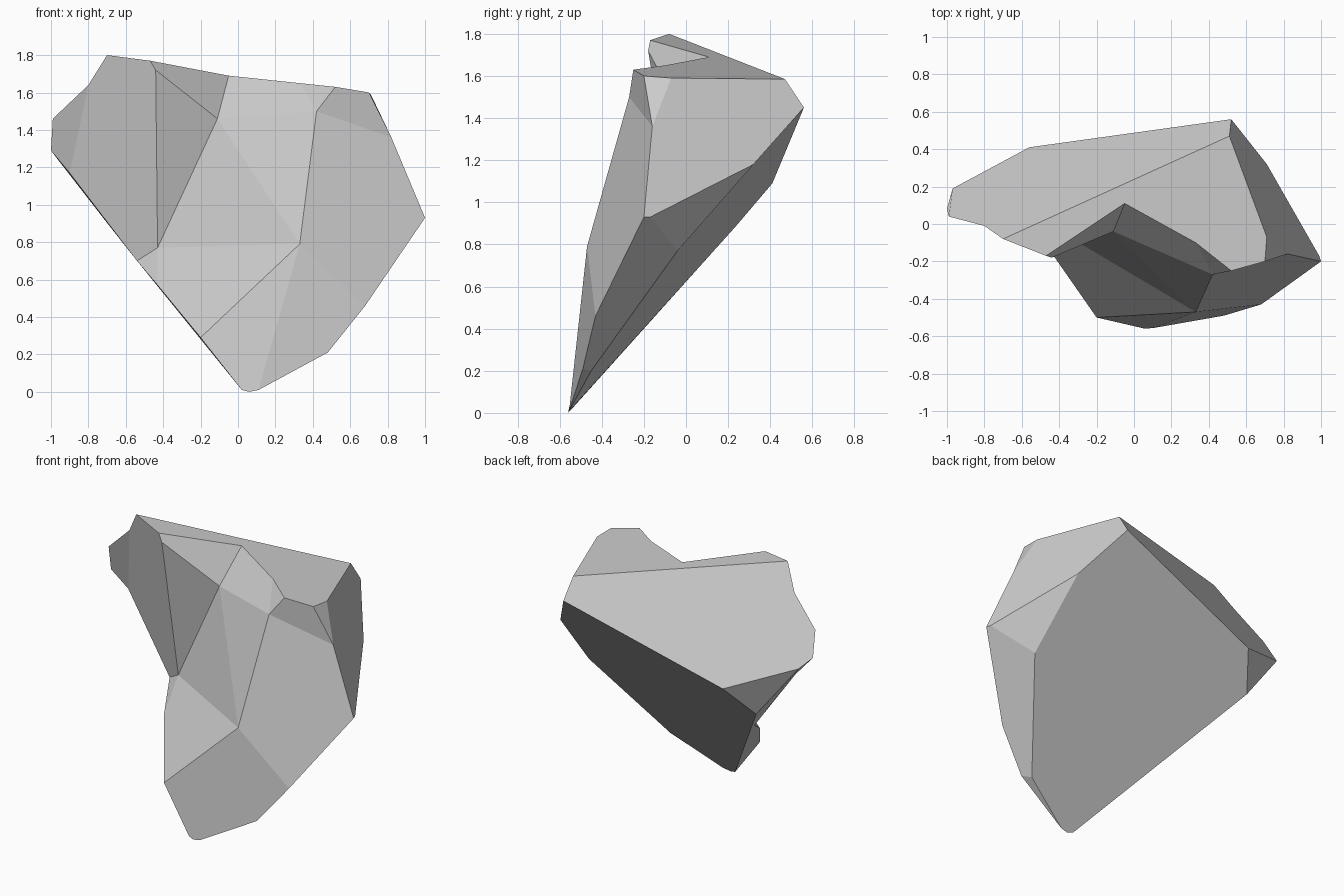
import bpy, bmesh

if "Cube" in bpy.data.objects:
    bpy.data.objects.remove(bpy.data.objects["Cube"])

# Corner points of the boulder, grouped by region
toe = dict(A=(.02, -.55, .01), o=(.06, -.56, 0), B=(.11, -.555, .01),
           b=(.43, -.45, .20), c=(.48, -.49, .21), M=(-.20, -.50, .29))
right = dict(C=(.68, -.43, .46), D=(1, -.20, .93), d=(.99, -.17, .93),
             E=(.82, -.16, 1.36), F=(.70, -.20, 1.60), f=(.71, -.07, 1.59),
             Z=(.71, .32, 1.18), a=(.75, -.04, .77))
front = dict(G=(.52, -.25, 1.63), g=(.42, -.27, 1.50), H=(.33, -.47, .79),
             I=(-.05, .11, 1.69), i=(.33, -.10, 1.65), J=(-.11, -.04, 1.46),
             K=(-.43, -.02, .77), N=(-.54, .045, .70), O=(-.43, -.17, .57))
left = dict(P=(-1, .08, 1.29), p=(-.99, .04, 1.46), Q=(-.90, .12, 1.17),
            R=(-.80, -.01, 1.64), S=(-.70, -.08, 1.80), T=(-.47, -.17, 1.77),
            L=(-.44, -.18, 1.72))
back = dict(U=(.52, .56, 1.45), V=(.51, .47, 1.585), W=(-.56, .41, 1.09),
            X=(-.97, .19, 1.25), Y=(-.69, .24, .89))

# Fracture planes, each named by its corners in order
planes = {
    "underside": ["AoBbaZUWY"],
    "left cut": ["PXYAMONQ"],
    "back": ["WXY", "VUWXPpRS"],
    "top": ["SVfFGiIT"],
    "right side": ["VUZdDEf", "EFf", "Zad", "dDCcba", "cBb"],
    "front right": ["GFEg", "gEDCH", "HCcB", "HBoAM"],
    "front centre": ["gGi", "igJI", "JgH", "JHK", "KHMO", "KON"],
    "notch": ["TLJI", "LKJ"],
    "left shoulder": ["STLKNQR", "PpRQ"],
}

bm = bmesh.new()
v = {k: bm.verts.new(co)
     for region in (toe, right, front, left, back) for k, co in region.items()}
for loops in planes.values():
    for loop in loops:
        bm.faces.new([v[k] for k in loop])
bmesh.ops.recalc_face_normals(bm, faces=bm.faces)

# Flat-shaded boulder object
mesh = bpy.data.meshes.new("boulder")
bm.to_mesh(mesh)
bm.free()
bpy.context.collection.objects.link(bpy.data.objects.new("boulder", mesh))
